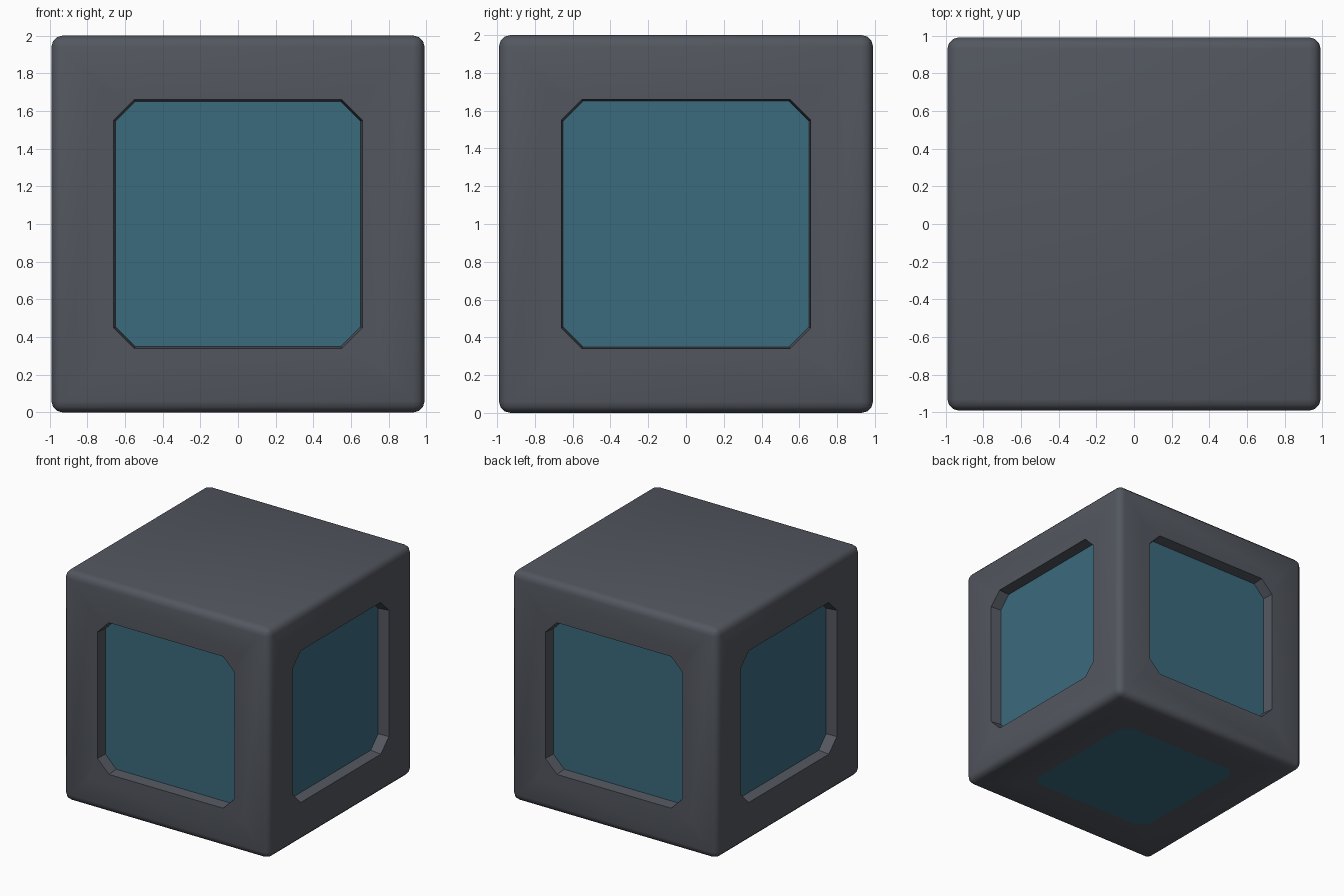
import bpy, bmesh, math

if "Cube" in bpy.data.objects:
    bpy.data.objects.remove(bpy.data.objects["Cube"])

HALF = (0.99, 0.99, 1.0)   # half sizes of the block
BEVEL = 0.06               # rounded outer edges
DEPTH = 0.095              # recess of the windows


def material(name, rgb):
    m = bpy.data.materials.new(name)
    m.diffuse_color = (*rgb, 1)
    m.use_nodes = True
    m.node_tree.nodes["Principled BSDF"].inputs["Base Color"].default_value = m.diffuse_color
    return m


# rounded block
bm = bmesh.new()
bmesh.ops.create_cube(bm, size=2)
for v in bm.verts:
    v.co = [c * h for c, h in zip(v.co, HALF)]
bmesh.ops.bevel(bm, geom=bm.edges[:], offset=BEVEL, segments=3,
                profile=0.5, affect='EDGES', clamp_overlap=True)
bm.normal_update()

# inset panels on the four sides and the underside, with clipped corners
panels = [f for f in bm.faces if f.calc_area() > 1 and f.normal.z < 0.5]
bmesh.ops.inset_individual(bm, faces=panels, thickness=0.27, use_even_offset=True)
for v in {v for f in panels if abs(f.normal.z) < 0.5 for v in f.verts}:
    v.co.z *= 0.985
corners = list({v for f in panels for v in f.verts})
bmesh.ops.bevel(bm, geom=corners, offset=0.11, segments=1, profile=0.5,
                affect='VERTICES')
bm.normal_update()


def is_panel(f):
    n, c = f.normal, f.calc_center_median()
    return len(f.verts) == 8 and f.calc_area() > 1 and (c - n * c.dot(n)).length < 0.05


# recessed blue windows, and a flush blue patch underneath
panels = [f for f in bm.faces if is_panel(f) and f.normal.z < 0.5]
sides = [f for f in panels if abs(f.normal.z) < 0.5]
under = [f for f in panels if f.normal.z < -0.5]
bmesh.ops.inset_individual(bm, faces=sides, thickness=0.01, depth=-DEPTH,
                           use_even_offset=True)
bmesh.ops.inset_individual(bm, faces=under, thickness=0.06, use_even_offset=True)
for f in panels:
    f.material_index = 1

bmesh.ops.translate(bm, verts=bm.verts[:], vec=(0, 0, HALF[2]))
mesh = bpy.data.meshes.new("window_block")
bm.to_mesh(mesh)
bm.free()
mesh.materials.append(material("dark grey frame", (0.086, 0.095, 0.114)))
mesh.materials.append(material("blue panel", (0.044, 0.145, 0.208)))

block = bpy.data.objects.new("window_block", mesh)
bpy.context.collection.objects.link(block)
bpy.context.view_layer.objects.active = block
block.select_set(True)
bpy.ops.object.shade_smooth_by_angle(angle=math.radians(40))
